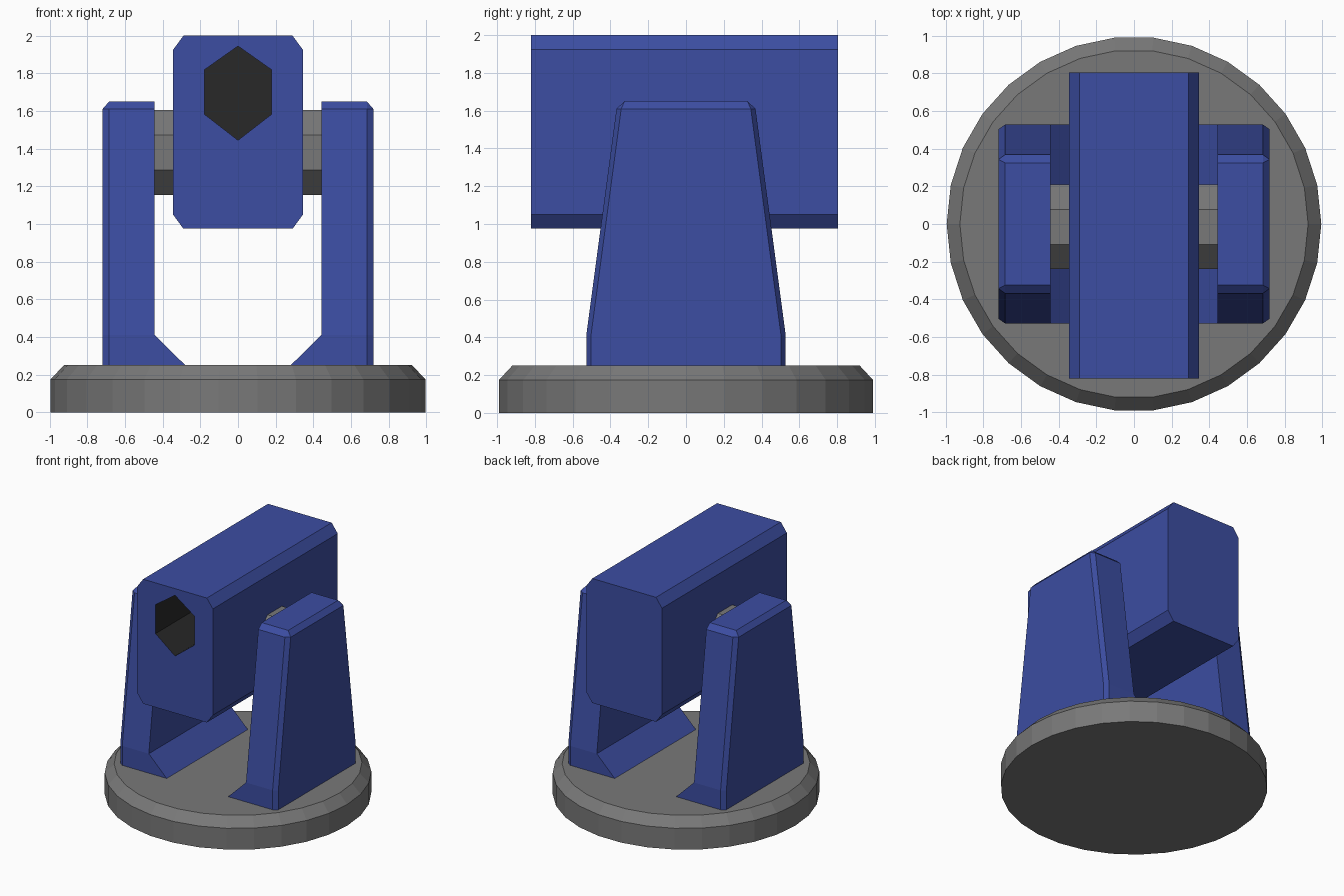
import bpy, bmesh, math
from mathutils import Vector

if "Cube" in bpy.data.objects:
    bpy.data.objects.remove(bpy.data.objects["Cube"])


def material(name, r, g, b):
    m = bpy.data.materials.new(name)
    m.diffuse_color = (r, g, b, 1)
    m.use_nodes = True
    m.node_tree.nodes["Principled BSDF"].inputs["Base Color"].default_value = m.diffuse_color
    return m


BLUE = material("blue_paint", 0.045, 0.075, 0.36)
GREY = material("grey_metal", 0.19, 0.19, 0.19)
DARK = material("dark_bore", 0.022, 0.022, 0.022)


def loft(name, rings, mats, index=0):
    """Closed solid through rings of equal point count."""
    bm = bmesh.new()
    loops = [[bm.verts.new(p) for p in ring] for ring in rings]
    n = len(loops[0])
    for a, b in zip(loops, loops[1:]):
        for i in range(n):
            j = (i + 1) % n
            bm.faces.new((a[i], a[j], b[j], b[i]))
    bm.faces.new(loops[0][::-1])
    bm.faces.new(loops[-1])
    bmesh.ops.remove_doubles(bm, verts=bm.verts, dist=1e-4)
    bmesh.ops.recalc_face_normals(bm, faces=bm.faces)
    for f in bm.faces:
        f.material_index = index
    me = bpy.data.meshes.new(name)
    bm.to_mesh(me)
    bm.free()
    for m in mats:
        me.materials.append(m)
    ob = bpy.data.objects.new(name, me)
    bpy.context.collection.objects.link(ob)
    return ob


def mirror_x(ob):
    ob.modifiers.new("mirror", 'MIRROR').use_axis[0] = True


def polygon(n, r, start=0.0):
    return [(r * math.cos(start + math.tau * i / n), r * math.sin(start + math.tau * i / n))
            for i in range(n)]


# Round base with a chamfered rim
loft("base_disc", [[(x, y, z) for x, y in polygon(30, r)]
                   for r, z in ((0.995, 0), (0.995, 0.175), (0.925, 0.25))], [GREY])


# Tapered side arms with sloped inner feet and chamfered outer edges
def arm_ring(z, xi, xo, h, cx, cy):
    return [Vector(p) for p in ((xi, -h, z), (xo - cx, -h, z), (xo, cy - h, z),
                                (xo, h - cy, z), (xo - cx, h, z), (xi, h, z))]


arm = loft("side_arm", [arm_ring(0.25, 0.28, 0.72, 0.528, 0.035, 0.025),
                        arm_ring(0.41, 0.443, 0.72, 0.528, 0.035, 0.025),
                        arm_ring(1.61, 0.443, 0.72, 0.368, 0.035, 0.025),
                        arm_ring(1.65, 0.443, 0.685, 0.325, 0, 0)], [BLUE])
mirror_x(arm)

# Octagonal pivot stubs between arms and housing
stub_profile = polygon(8, 0.225 / math.cos(math.pi / 8), math.pi / 8)
stub = loft("pivot_stub", [[(x, y - 0.015, z + 1.38) for y, z in stub_profile]
                           for x in (0.335, 0.46)], [GREY])
mirror_x(stub)

# Housing: chamfered block running front to back
half = [(0.29, 0.975), (0.345, 1.05), (0.345, 1.925), (0.29, 2.0)]
outline = half + [(-x, z) for x, z in reversed(half)]
housing = loft("housing", [[(x, y, z) for x, z in outline] for y in (-0.82, 0.805)],
               [BLUE, DARK])

# Blind hexagonal bore in the front of the housing
hexagon = [(0, 1.945), (0.177, 1.82), (0.177, 1.582), (0, 1.445), (-0.177, 1.582), (-0.177, 1.82)]
cutter = loft("bore_cutter", [[(x, y, z) for x, z in hexagon] for y in (-1.0, 0.0)],
              [BLUE, DARK], 1)
cutter.hide_render = True
cut = housing.modifiers.new("bore", 'BOOLEAN')
cut.operation = 'DIFFERENCE'
cut.solver = 'EXACT'
cut.object = cutter
bpy.context.view_layer.objects.active = housing
bpy.ops.object.modifier_apply(modifier=cut.name)
bpy.data.objects.remove(cutter)
